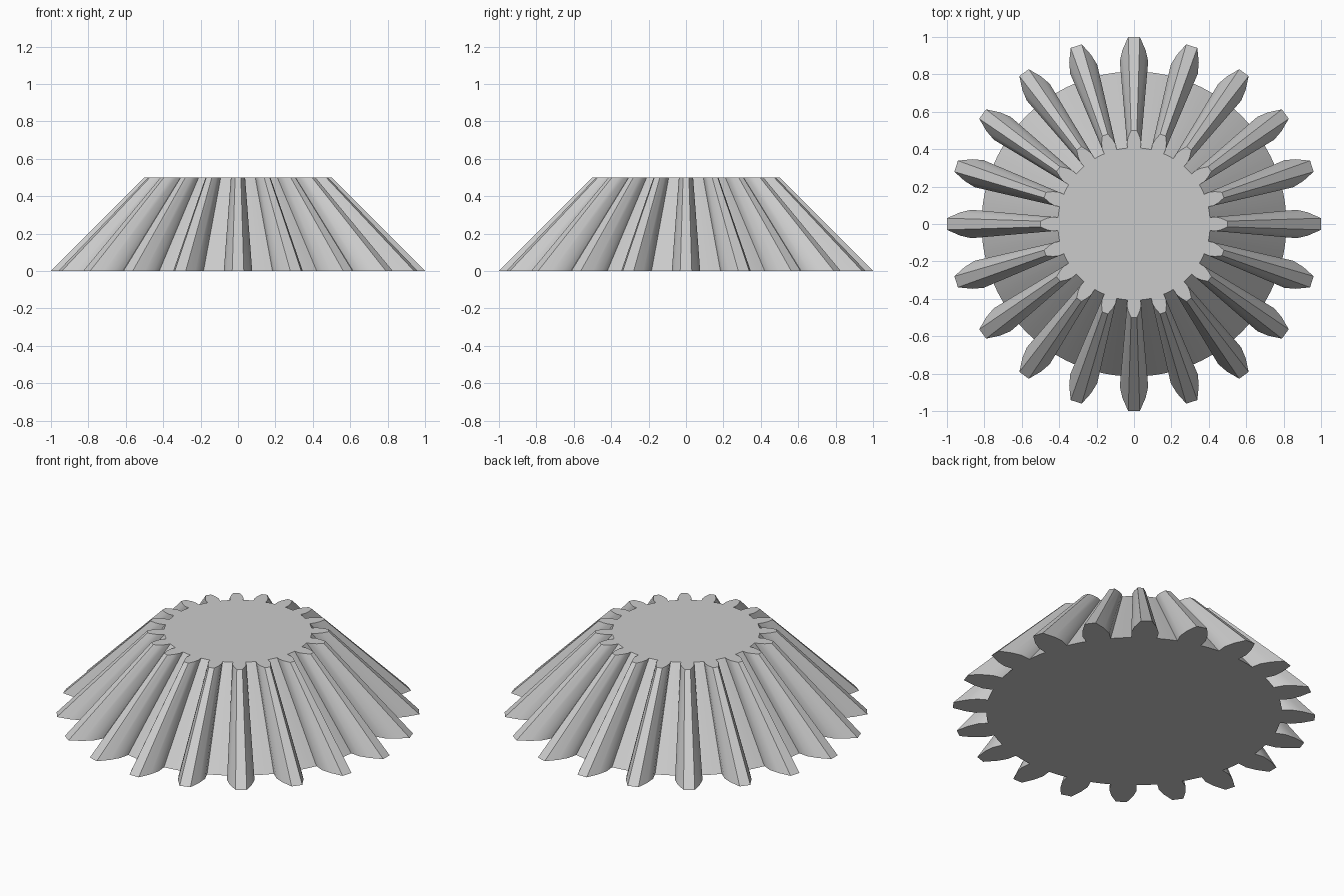
import bpy
import bmesh
from math import sin, cos, pi, radians, hypot, atan2

cube = bpy.data.objects.get("Cube")
if cube:
    bpy.data.objects.remove(cube, do_unlink=True)

TEETH = 20
HEIGHT = 0.5
TOP_SCALE = 0.5
VALLEY_STEPS = 3

# Half tooth at the base: (half width, distance from the axis), root to tip
FLANK = [(0.07, 0.812), (0.076, 0.87), (0.062, 0.93), (0.031, 1.0)]


def gear_outline():
    """Closed outline: each tooth followed by the arc of its valley."""
    pitch = 2 * pi / TEETH
    tooth = [(-w, r) for w, r in FLANK] + [(w, r) for w, r in reversed(FLANK)]
    root_w, root_r = FLANK[0]
    root_radius = hypot(root_w, root_r)
    root_angle = atan2(root_w, root_r)
    points = []
    for i in range(TEETH):
        a = i * pitch
        points += [(r * cos(a) - w * sin(a), r * sin(a) + w * cos(a)) for w, r in tooth]
        for k in range(1, VALLEY_STEPS):
            b = a + root_angle + (pitch - 2 * root_angle) * k / VALLEY_STEPS
            points.append((root_radius * cos(b), root_radius * sin(b)))
    return points


# Gear body: the outline tapered straight up towards the cone's apex
bm = bmesh.new()
outline = gear_outline()
bottom = [bm.verts.new((x, y, 0)) for x, y in outline]
top = [bm.verts.new((x * TOP_SCALE, y * TOP_SCALE, HEIGHT)) for x, y in outline]
count = len(outline)
for i in range(count):
    j = (i + 1) % count
    bm.faces.new((bottom[i], bottom[j], top[j], top[i]))
bm.faces.new(top)
bm.faces.new(list(reversed(bottom)))
bmesh.ops.recalc_face_normals(bm, faces=bm.faces)
mesh = bpy.data.meshes.new("bevel_gear")
bm.to_mesh(mesh)
bm.free()
gear = bpy.data.objects.new("bevel_gear", mesh)
bpy.context.collection.objects.link(gear)

# Plain grey metal
grey = bpy.data.materials.new("light_grey")
grey.use_nodes = True
colour = (0.6, 0.6, 0.6, 1)
grey.diffuse_color = colour
grey.node_tree.nodes["Principled BSDF"].inputs["Base Color"].default_value = colour
mesh.materials.append(grey)

# Smooth tooth flanks, crisp tips and rims
bpy.ops.object.select_all(action='DESELECT')
gear.select_set(True)
bpy.context.view_layer.objects.active = gear
bpy.ops.object.shade_smooth_by_angle(angle=radians(30))
